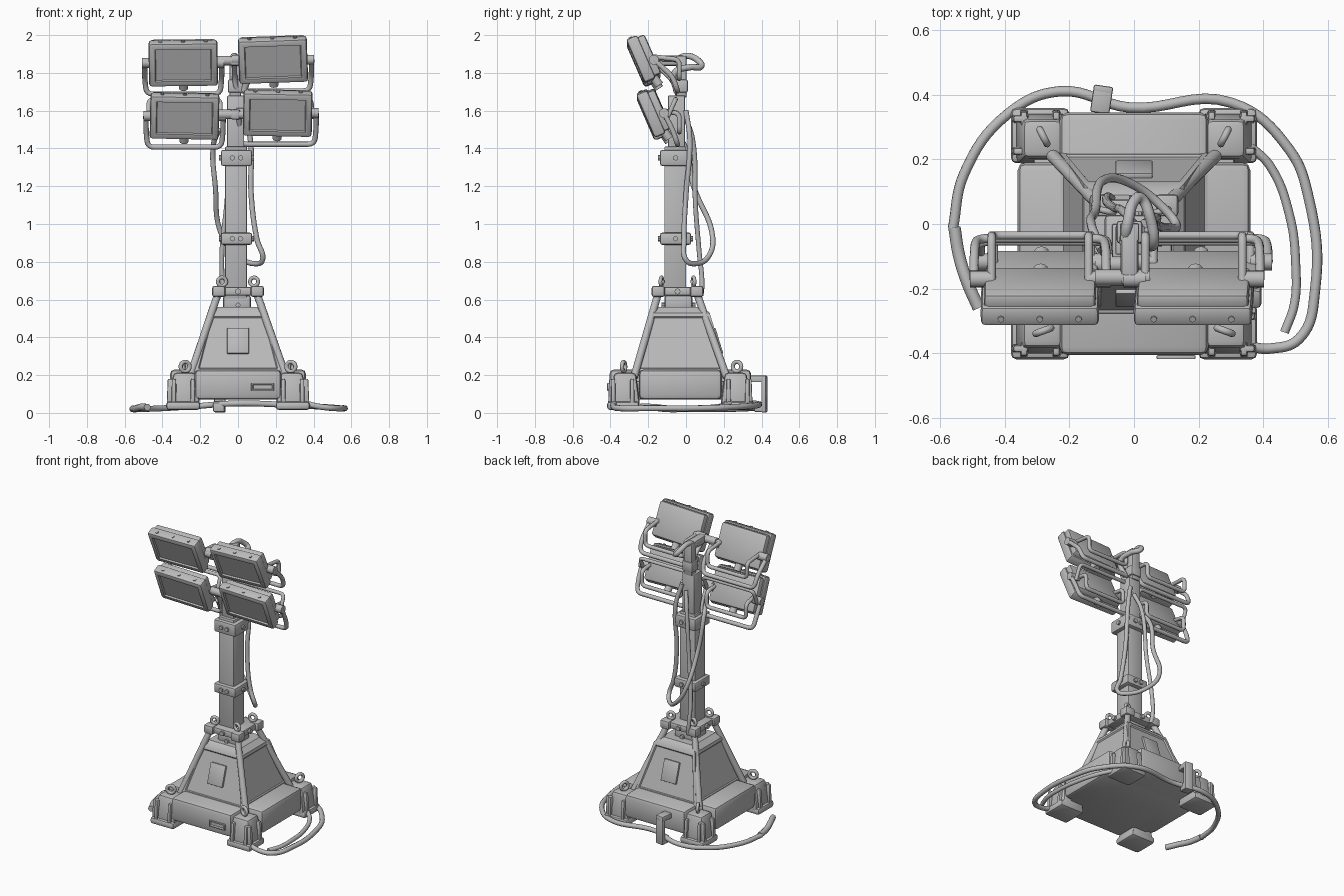
import bpy, bmesh, math
from mathutils import Vector, Matrix

cube = bpy.data.objects.get("Cube")
if cube:
    bpy.data.objects.remove(cube)

GREY = (0.5, 0.5, 0.5, 1)
grey = bpy.data.materials.new("plain grey")
grey.use_nodes = True
grey.diffuse_color = GREY
grey.node_tree.nodes["Principled BSDF"].inputs["Base Color"].default_value = GREY
BASE_Y = -0.03


def finish(name, bm, matrix=None):
    """Turn a bmesh into a linked object."""
    bmesh.ops.recalc_face_normals(bm, faces=bm.faces)
    mesh = bpy.data.meshes.new(name)
    bm.to_mesh(mesh)
    bm.free()
    mesh.materials.append(grey)
    obj = bpy.data.objects.new(name, mesh)
    if matrix:
        obj.matrix_world = matrix
    bpy.context.collection.objects.link(obj)
    return obj


def block(name, centre, size, bevel=0.01, taper=1, matrix=None, inset=None):
    """Bevelled box; taper scales the top, inset sinks the front panel."""
    bm = bmesh.new()
    bmesh.ops.create_cube(bm, size=1)
    for v in bm.verts:
        k = taper if v.co.z > 0 else 1
        v.co = Vector((v.co.x * size[0] * k, v.co.y * size[1] * k, v.co.z * size[2])) + Vector(centre)
    bmesh.ops.bevel(bm, geom=bm.edges[:], offset=bevel, segments=2, affect='EDGES', profile=0.5)
    if inset:
        bm.normal_update()
        front = max(bm.faces, key=lambda f: -f.normal.y * f.calc_area())
        bmesh.ops.inset_region(bm, faces=[front], thickness=inset)
        bmesh.ops.inset_region(bm, faces=[front], thickness=0.006, depth=-0.01)
    return finish(name, bm, matrix)


def rod(name, a, b, radius, sides=16):
    a, b = Vector(a), Vector(b)
    bm = bmesh.new()
    bmesh.ops.create_cone(bm, cap_ends=True, segments=sides, radius1=radius, radius2=radius, depth=(b - a).length)
    turn = (b - a).to_track_quat('Z', 'Y').to_matrix().to_4x4()
    return finish(name, bm, Matrix.Translation((a + b) / 2) @ turn)


def tube(name, points, radius, fillet=0, closed=False):
    """Round tube: smooth through the points, or straight with filleted bends."""
    points = [Vector(p) for p in points]
    curve = bpy.data.curves.new(name, 'CURVE')
    curve.dimensions = '3D'
    curve.bevel_depth = radius
    curve.bevel_resolution = 3
    curve.use_fill_caps = True
    if fillet:
        path = [points[0]]
        for p, q, r in zip(points, points[1:], points[2:]):
            a = q + (p - q).normalized() * fillet
            b = q + (r - q).normalized() * fillet
            path += [a.lerp(q, t).lerp(q.lerp(b, t), t) for t in (0, 0.25, 0.5, 0.75, 1)]
        path.append(points[-1])
        spline = curve.splines.new('POLY')
        spline.points.add(len(path) - 1)
        for s, p in zip(spline.points, path):
            s.co = (*p, 1)
    else:
        spline = curve.splines.new('BEZIER')
        spline.bezier_points.add(len(points) - 1)
        for s, p in zip(spline.bezier_points, points):
            s.co = p
            s.handle_left_type = s.handle_right_type = 'AUTO'
        spline.resolution_u = 8
    spline.use_cyclic_u = closed
    spline.use_smooth = True
    curve.materials.append(grey)
    obj = bpy.data.objects.new(name, curve)
    bpy.context.collection.objects.link(obj)


def eye_ring(name, centre, radius, thickness, turn):
    """Lifting eye standing upright."""
    steps = [i * math.tau / 8 for i in range(8)]
    across = Vector((math.cos(turn), math.sin(turn), 0)) * radius
    tube(name, [Vector(centre) + across * math.cos(t) + Vector((0, 0, radius * math.sin(t))) for t in steps],
         thickness, closed=True)


# Ballast base: a cross of two slabs over a floor plate
block("base_slab_long", (0, BASE_Y, 0.15), (0.46, 0.75, 0.16), 0.025)
block("base_slab_wide", (0, BASE_Y, 0.15), (0.72, 0.44, 0.16), 0.025)
block("base_floor", (0, BASE_Y, 0.12), (0.62, 0.64, 0.1))
block("base_slot", (0.13, -0.4115, 0.137), (0.12, 0.012, 0.042), 0.003, inset=0.005)

# Tapered ballast housing with sunken panels
bm = bmesh.new()
rings = []
for hx, hy, z in ((0.23, 0.25, 0.22), (0.155, 0.155, 0.53), (0.12, 0.12, 0.56)):
    rings.append([bm.verts.new((x * hx, y * hy + BASE_Y, z)) for x, y in ((-1, -1), (1, -1), (1, 1), (-1, 1))])
panels = []
for low, high in zip(rings, rings[1:]):
    for i in range(4):
        j = (i + 1) % 4
        face = bm.faces.new((low[i], low[j], high[j], high[i]))
        if low is rings[0]:
            panels.append(face)
bm.faces.new(rings[-1])
bm.faces.new(rings[0][::-1])
bm.normal_update()
bmesh.ops.inset_individual(bm, faces=panels, thickness=0.025)
bmesh.ops.inset_individual(bm, faces=panels, thickness=0.008, depth=-0.008)
finish("ballast_housing", bm)

# Hatches on the front and back panels
for side, label in ((-1, "front"), (1, "back")):
    place = Matrix.Translation((0, BASE_Y + side * 0.198, 0.38)) @ Matrix.Rotation(side * 0.297, 4, 'X')
    block(label + "_hatch", (0, 0, 0), (0.115, 0.018, 0.14), 0.004, matrix=place)

# Corner feet, braces and lifting eyes
for sx in (-1, 1):
    for sy in (-1, 1):
        tag = ("left" if sx > 0 else "right") + ("_back" if sy > 0 else "_front")
        at = lambda x, y, z: (sx * x, BASE_Y + sy * y, z)
        block(tag + "_foot_pad", at(0.29, 0.303, 0.038), (0.18, 0.17, 0.045), 0.016)
        block(tag + "_foot", at(0.283, 0.293, 0.125), (0.165, 0.16, 0.175), 0.018, 0.72)
        for d in (-0.05, 0.05):
            block(tag + "_foot_rib", at(0.29 + d, 0.355, 0.11), (0.025, 0.055, 0.14), 0.006, 0.8)
            block(tag + "_side_rib", at(0.35, 0.305 + d, 0.11), (0.055, 0.025, 0.14), 0.006, 0.8)
        rod(tag + "_brace", at(0.255, 0.245, 0.19), (sx * 0.1 - 0.003, -0.045 + sy * 0.1, 0.64), 0.02)
        turn = sx * sy * (1.1 if sy > 0 else 0.35)
        eye_ring(tag + "_foot_eye", at(0.28, 0.3, 0.245), 0.025, 0.011, turn)
        eye_ring(tag + "_collar_eye", (sx * 0.085, -0.045 + sy * 0.085, 0.695), 0.022, 0.01, sx * sy * 0.25)
        block(tag + "_collar_lug", (sx * 0.102, -0.045 + sy * 0.102, 0.643), (0.07, 0.07, 0.058), 0.012)

# Mast sections, collars and bolts
block("mast_neck", (-0.005, -0.04, 0.58), (0.15, 0.15, 0.09), 0.02)
block("mast_base_collar", (-0.003, -0.045, 0.643), (0.24, 0.24, 0.045))
block("mast_lower", (-0.01, -0.057, 1), (0.115, 0.115, 0.82), 0.006)
block("mast_upper", (-0.012, -0.05, 1.52), (0.09, 0.09, 0.32), 0.006)
block("mast_top", (-0.014, -0.025, 1.78), (0.06, 0.055, 0.22), 0.006)
block("mast_head", (-0.014, -0.025, 1.73), (0.08, 0.07, 0.07))
for z, height in ((0.922, 0.065), (1.35, 0.085)):
    block("mast_collar", (-0.008, -0.055, z), (0.165, 0.165, height), 0.012)
    for d in (-0.022, 0.022):
        rod("collar_bolt", (-0.008 + d, -0.148, z), (-0.008 + d, 0.038, z), 0.014, 8)
    rod("collar_side_bolt", (-0.1, -0.055, z), (0.086, -0.055, z), 0.014, 8)
rod("base_collar_bolt", (0, -0.18, 0.643), (0, 0.09, 0.643), 0.016, 8)
rod("base_collar_side_bolt", (-0.138, -0.045, 0.643), (0.132, -0.045, 0.643), 0.016, 8)
rod("neck_bolt", (0, -0.13, 0.57), (0, 0.05, 0.57), 0.014, 8)


def lamp(name, x, y, z, roll):
    """Floodlight with rear housing, pivots, knob, yoke and rear bail."""
    place = Matrix.Translation((x, y, z)) @ Matrix.Rotation(roll, 4, 'Y') @ Matrix.Rotation(math.radians(23.5), 4, 'X')
    block(name + "_frame", (0, -0.015, 0), (0.365, 0.066, 0.25), 0.016, matrix=place, inset=0.024)
    block(name + "_housing", (0, 0.026, 0), (0.345, 0.056, 0.225), 0.014, matrix=place)
    rod(name + "_knob", place @ Vector((0, 0.01, -0.11)), place @ Vector((0, 0.02, -0.162)), 0.024, 12)
    for d in (-0.12, 0, 0.12):
        rod(name + "_clip", place @ Vector((d, -0.02, 0.11)), place @ Vector((d, -0.02, 0.13)), 0.01, 8)
    py, pz = y + 0.055, z - 0.005
    for s in (-1, 1):
        rod(name + "_pivot", (x + s * 0.15, py, pz), (x + s * 0.217, py, pz), 0.026)
    tube(name + "_yoke", [(x - 0.205, py, pz), (x - 0.203, -0.07, pz - 0.09), (x - 0.195, -0.045, pz - 0.165),
                          (x + 0.195, -0.045, pz - 0.165), (x + 0.203, -0.07, pz - 0.09), (x + 0.205, py, pz)],
         0.014, 0.035)
    ends = [place @ Vector((s * 0.15, 0.04, -0.01)) for s in (-1, 1)]
    tube(name + "_bail", [ends[0], (x - 0.15, -0.035, pz), (x - 0.15, -0.035, pz - 0.1),
                          (x + 0.15, -0.035, pz - 0.1), (x + 0.15, -0.035, pz), ends[1]], 0.013, 0.03)


lamp("upper_right_lamp", -0.29, -0.225, 1.858, -0.012)
lamp("upper_left_lamp", 0.185, -0.225, 1.875, -0.035)
lamp("lower_right_lamp", -0.283, -0.172, 1.577, 0.02)
lamp("lower_left_lamp", 0.21, -0.172, 1.592, 0.02)

# Cross arms joining the lamp pairs to the mast
for z, y in ((1.865, -0.165), (1.58, -0.125)):
    rod("cross_arm", (-0.12, y, z), (0.05, y, z), 0.025)
    block("arm_bracket", (-0.014, y / 2 - 0.015, z), (0.055, abs(y) + 0.02, 0.055), 0.014)
for x in (-0.283, 0.2):
    tube("rear_guard", [(x - 0.19, -0.1, 1.56), (x - 0.19, -0.055, 1.66), (x + 0.19, -0.055, 1.66),
                        (x + 0.19, -0.1, 1.56)], 0.012, 0.03)

# Cables hanging on the mast
tube("head_cable", [(-0.03, -0.06, 1.86), (-0.02, 0, 1.89), (0, 0.07, 1.86), (0.02, 0.08, 1.835),
                    (0.05, 0.02, 1.83), (0.06, -0.06, 1.8), (0.03, -0.05, 1.7)], 0.017)
tube("slack_cable", [(-0.1, -0.08, 1.5), (-0.13, -0.01, 1.42), (-0.12, 0.04, 1.2), (-0.085, 0.14, 0.94),
                     (0, 0.12, 0.83), (0.09, 0.05, 0.79), (0.13, 0, 0.81), (0.1, -0.01, 0.92),
                     (0.07, 0, 1.15), (0.065, 0.02, 1.45), (0.03, 0, 1.6)], 0.014)
tube("mast_cable", [(0, 0, 1.56), (-0.03, 0.035, 1.45), (-0.06, 0.05, 1.1), (-0.085, 0.07, 0.85),
                    (-0.08, 0.085, 0.68), (-0.07, 0.08, 0.62)], 0.013)

# Cables lying on the ground, and the plug behind
tube("ground_cable", [(0.36, -0.38, 0.05), (0.42, -0.385, 0.035), (0.51, -0.355, 0.025), (0.56, -0.2, 0.025),
                      (0.54, 0.08, 0.025), (0.48, 0.23, 0.03), (0.3, 0.375, 0.04), (-0.015, 0.36, 0.05),
                      (-0.23, 0.41, 0.035), (-0.39, 0.34, 0.025), (-0.525, 0.155, 0.02), (-0.56, -0.015, 0.02)], 0.016)
tube("cable_end", [(-0.555, -0.01, 0.022), (-0.54, -0.1, 0.022), (-0.515, -0.18, 0.03), (-0.48, -0.26, 0.03)], 0.019)
tube("short_cable", [(0.36, 0.24, 0.05), (0.42, 0.18, 0.035), (0.48, 0.03, 0.025), (0.5, -0.13, 0.025),
                     (0.495, -0.25, 0.025), (0.465, -0.335, 0.025)], 0.014)
turned = Matrix.Translation((-0.1, 0.385, 0)) @ Matrix.Rotation(-0.15, 4, 'Z')
block("plug_plate", (0, 0.03, 0.1), (0.06, 0.025, 0.195), 0.006, matrix=turned)
block("plug_top", (0, 0, 0.18), (0.06, 0.085, 0.035), 0.006, matrix=turned)
block("plug_foot", (0, 0.01, 0.03), (0.06, 0.06, 0.05), 0.006, matrix=turned)

# Soft shading with crisp edges
bpy.ops.object.select_all(action='DESELECT')
for obj in bpy.context.collection.objects:
    if obj.type == 'MESH' and obj.data.materials and obj.data.materials[0] == grey:
        obj.select_set(True)
        bpy.context.view_layer.objects.active = obj
bpy.ops.object.shade_smooth_by_angle(angle=math.radians(35))
